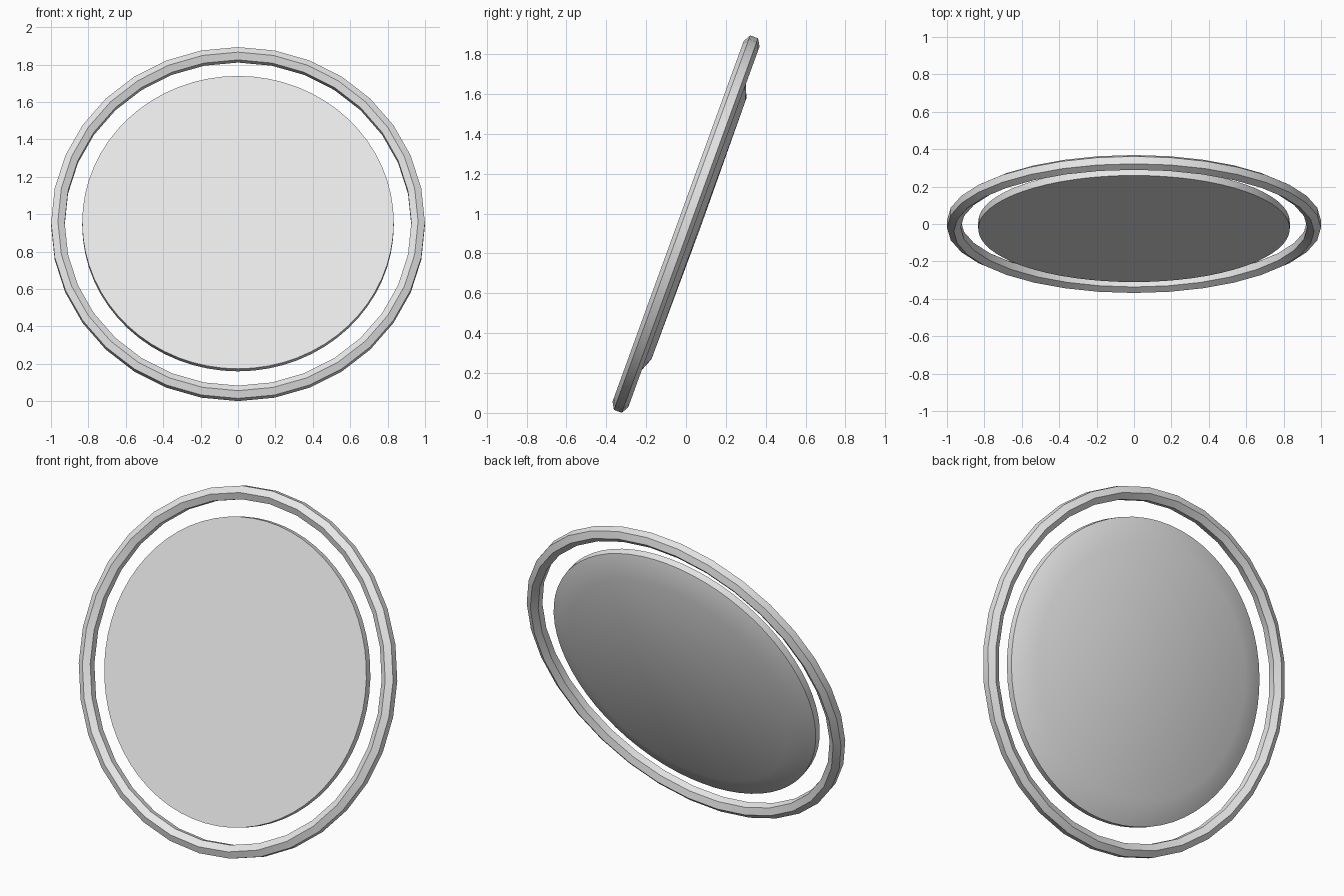
import bpy, bmesh, math
from mathutils import Matrix

if "Cube" in bpy.data.objects:
    bpy.data.objects.remove(bpy.data.objects["Cube"])

TILT = math.radians(20)
grey = bpy.data.materials.new("light grey")
grey.diffuse_color = (0.8, 0.8, 0.8, 1)
grey.use_nodes = True
grey.node_tree.nodes["Principled BSDF"].inputs["Base Color"].default_value = grey.diffuse_color


def lathe(name, profile, sides, closed):
    """Spin (radius, depth) points round the tilted axis; depth > 0 is the front."""
    bm = bmesh.new()
    rings = []
    for r, v in profile:
        if r == 0:
            rings.append([bm.verts.new((0, -v, 0))] * sides)
        else:
            rings.append([bm.verts.new((r * math.sin(2 * math.pi * i / sides), -v,
                                        r * math.cos(2 * math.pi * i / sides)))
                          for i in range(sides)])
    pairs = list(zip(rings, rings[1:]))
    if closed:
        pairs.append((rings[-1], rings[0]))
    for a, b in pairs:
        for i in range(sides):
            j = (i + 1) % sides
            bm.faces.new(dict.fromkeys((a[i], a[j], b[j], b[i])))
    if not closed:
        bm.faces.new(rings[0])          # flat front face
    bmesh.ops.recalc_face_normals(bm, faces=bm.faces)
    bm.transform(Matrix.Translation((0, 0, 0.947)) @ Matrix.Rotation(-TILT, 4, 'X'))
    me = bpy.data.meshes.new(name)
    bm.to_mesh(me)
    bm.free()
    me.materials.append(grey)
    ob = bpy.data.objects.new(name, me)
    bpy.context.collection.objects.link(ob)
    bpy.ops.object.select_all(action='DESELECT')
    ob.select_set(True)
    bpy.context.view_layer.objects.active = ob
    bpy.ops.object.shade_smooth_by_angle(angle=math.radians(30))
    return ob


# Outer ring with a hexagonal section, ridges facing front and back
section = [(0.963 + 0.042 * math.cos(math.radians(30 + 60 * k)),
            0.042 * math.sin(math.radians(30 + 60 * k))) for k in range(6)]
lathe("outer_ring", section, 32, True)

# Disc: flat front, thin rim, chamfered shallow back
lathe("disc", [(0.833, 0.027), (0.833, -0.013), (0.697, -0.069), (0, -0.074)], 64, False)
